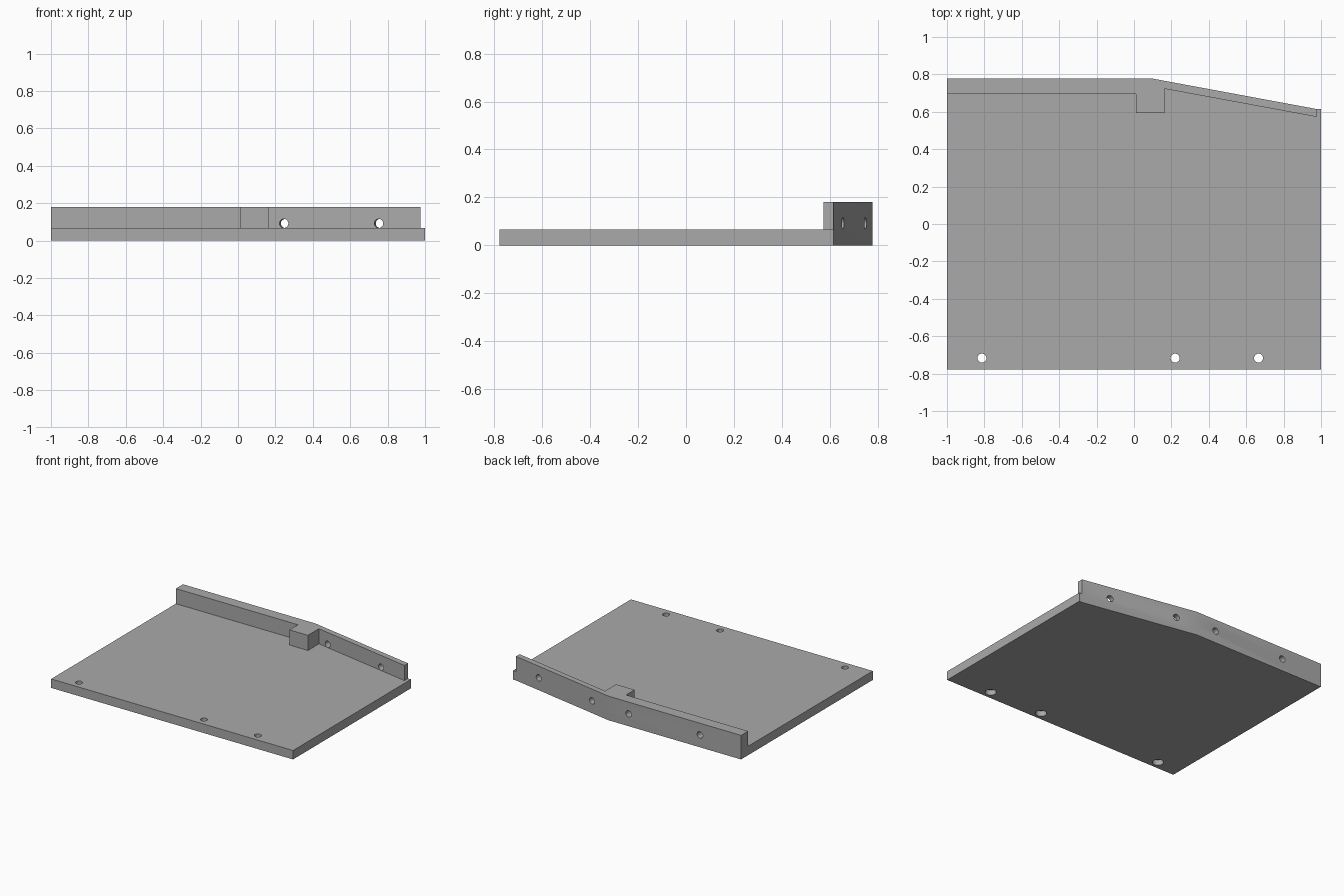
import bpy, bmesh
from mathutils import Vector

cube = bpy.data.objects.get("Cube")
if cube:
    bpy.data.objects.remove(cube, do_unlink=True)

PLATE_TOP, WALL_TOP = 0.067, 0.18
HOLE_R = 0.024

grey = bpy.data.materials.new("plain grey")
grey.use_nodes = True
color = (0.4, 0.4, 0.4, 1)
grey.diffuse_color = color
grey.node_tree.nodes["Principled BSDF"].inputs["Base Color"].default_value = color


def link(bm, name):
    mesh = bpy.data.meshes.new(name)
    bm.to_mesh(mesh)
    bm.free()
    mesh.materials.append(grey)
    obj = bpy.data.objects.new(name, mesh)
    bpy.context.collection.objects.link(obj)
    return obj


def prism(name, outline, z0, z1):
    bm = bmesh.new()
    face = bm.faces.new([bm.verts.new((x, y, z0)) for x, y in outline])
    top = bmesh.ops.extrude_face_region(bm, geom=[face])["geom"]
    verts = [v for v in top if isinstance(v, bmesh.types.BMVert)]
    bmesh.ops.translate(bm, verts=verts, vec=(0, 0, z1 - z0))
    bmesh.ops.recalc_face_normals(bm, faces=bm.faces)
    return link(bm, name)


def rod(start, end, radius):
    start, end = Vector(start), Vector(end)
    axis = end - start
    bm = bmesh.new()
    bmesh.ops.create_cone(bm, cap_ends=True, segments=32, radius1=radius,
                          radius2=radius, depth=axis.length)
    bm.transform(axis.to_track_quat("Z", "Y").to_matrix().to_4x4())
    bmesh.ops.translate(bm, verts=bm.verts, vec=(start + end) / 2)
    obj = link(bm, "hole_cutter")
    obj.hide_render = True
    return obj


def combine(target, other, operation):
    mod = target.modifiers.new(operation.lower(), "BOOLEAN")
    mod.operation = operation
    mod.solver = "EXACT"
    mod.object = other
    bpy.context.view_layer.objects.active = target
    bpy.ops.object.modifier_apply(modifier=mod.name)
    bpy.data.objects.remove(other, do_unlink=True)


# Base plate with its bent back edge, and the back wall with its block
bend, tip = Vector((0.096, 0.778)), Vector((0.975, 0.615))
plate = prism("base_plate", [(-1, -0.778), (1, -0.778), (1, 0.615), tip, bend,
                             (-1, 0.778)], 0, PLATE_TOP)
wall = prism("back_wall", [(-1, 0.694), (0.01, 0.694), (0.01, 0.593),
                           (0.163, 0.593), (0.163, 0.723), (0.975, 0.573),
                           tip, bend, (-1, 0.778)], 0.03, WALL_TOP)
combine(plate, wall, "UNION")

# Counterbored screw holes along the front edge
for x in (-0.813, 0.22, 0.666):
    combine(plate, rod((x, -0.717, -0.1), (x, -0.717, 0.1), HOLE_R), "DIFFERENCE")
    combine(plate, rod((x, -0.717, -0.1), (x, -0.717, 0.04), 0.038), "DIFFERENCE")

# Through holes square to the slanted wall
slope = (tip - bend).normalized()
normal = Vector((-slope.y, slope.x, 0))
for x in (0.253, 0.76):
    on_wall = bend + slope * ((x - bend.x) / slope.x)
    center = Vector((on_wall.x, on_wall.y, 0.092))
    combine(plate, rod(center - normal * 0.08, center + normal * 0.05, HOLE_R),
            "DIFFERENCE")

# Blind holes in the straight wall
for x in (-0.07, -0.66):
    combine(plate, rod((x, 0.72, 0.092), (x, 0.85, 0.092), HOLE_R), "DIFFERENCE")

# Merge the coplanar seams and keep crisp edges
bm = bmesh.new()
bm.from_mesh(plate.data)
bmesh.ops.remove_doubles(bm, verts=bm.verts, dist=0.0001)
bmesh.ops.dissolve_limit(bm, angle_limit=0.01, verts=bm.verts, edges=bm.edges)
bm.to_mesh(plate.data)
bm.free()
plate.name = "base_plate_with_back_wall"
plate.select_set(True)
bpy.context.view_layer.objects.active = plate
bpy.ops.object.shade_smooth_by_angle()
